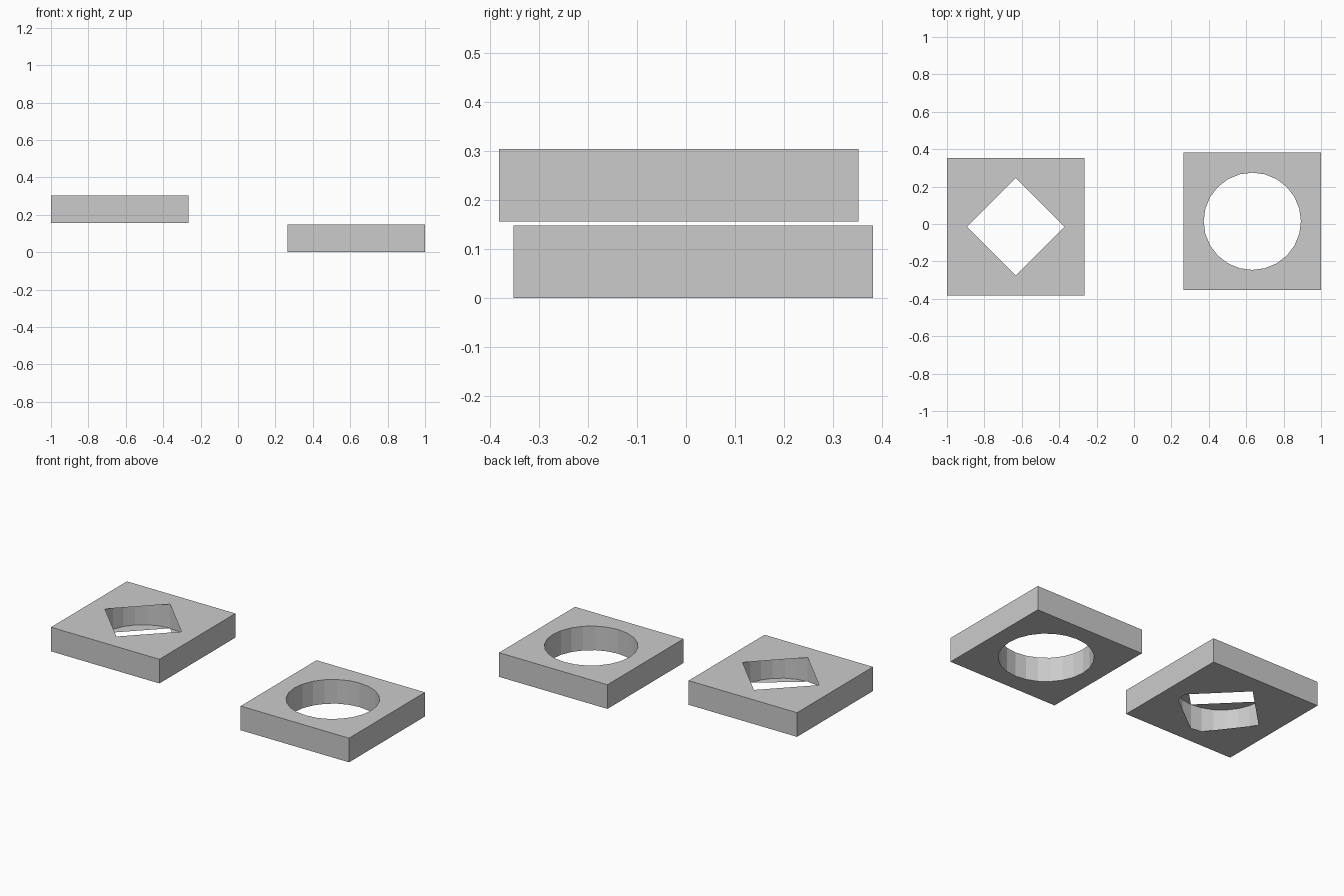
import bpy, bmesh
from math import cos, sin, radians

if "Cube" in bpy.data.objects:
    bpy.data.objects.remove(bpy.data.objects["Cube"])

N = 24            # sides of the round bore
HALF = 0.3675     # half width of the square plate
R = 0.26          # bore radius
FULL = list(range(N))
DIAMOND = [0, 6, 12, 18]
# lower opening: diamond with two extra rim points
CLIPPED = [0, 6, 12, 17, 18, 23]


def plate(name, cx, cy, z0, z1, top_rim, bottom_rim):
    bm = bmesh.new()
    corners, rings = [], []
    for z in (z0, z1):
        corners.append([bm.verts.new((cx + sx * HALF, cy + sy * HALF, z))
                        for sx, sy in ((1, 1), (-1, 1), (-1, -1), (1, -1))])
        rings.append([bm.verts.new((cx + R * cos(radians(360 * i / N)),
                                    cy + R * sin(radians(360 * i / N)), z))
                      for i in range(N)])

    # outer sides and bore wall
    b, t = corners
    for i in range(4):
        j = (i + 1) % 4
        bm.faces.new((b[i], b[j], t[j], t[i]))
    b, t = rings
    for i in range(N):
        j = (i + 1) % N
        bm.faces.new((b[j], b[i], t[i], t[j]))

    # upper and lower faces, fanned from each corner to the opening rim
    for level, rim in ((0, bottom_rim), (1, top_rim)):
        c, ring = corners[level], rings[level]
        tris = []
        for k in range(4):
            tris.append((c[k - 1], c[k], ring[6 * k]))
            arc = [i for i in rim + [N] if 6 * k <= i <= 6 * k + 6]
            for p, q in zip(arc, arc[1:]):
                tris.append((c[k], ring[q % N], ring[p % N]))
        for tri in tris:
            bm.faces.new(tri if level else tri[::-1])

    me = bpy.data.meshes.new(name)
    bm.to_mesh(me)
    bm.free()
    ob = bpy.data.objects.new(name, me)
    bpy.context.collection.objects.link(ob)


# plate with a round hole, and raised plate with a diamond opening
plate("round_hole_plate", 0.6325, 0.0145, 0.0, 0.148, FULL, FULL)
plate("diamond_hole_plate", -0.6325, -0.0145, 0.156, 0.304, DIAMOND, CLIPPED)
